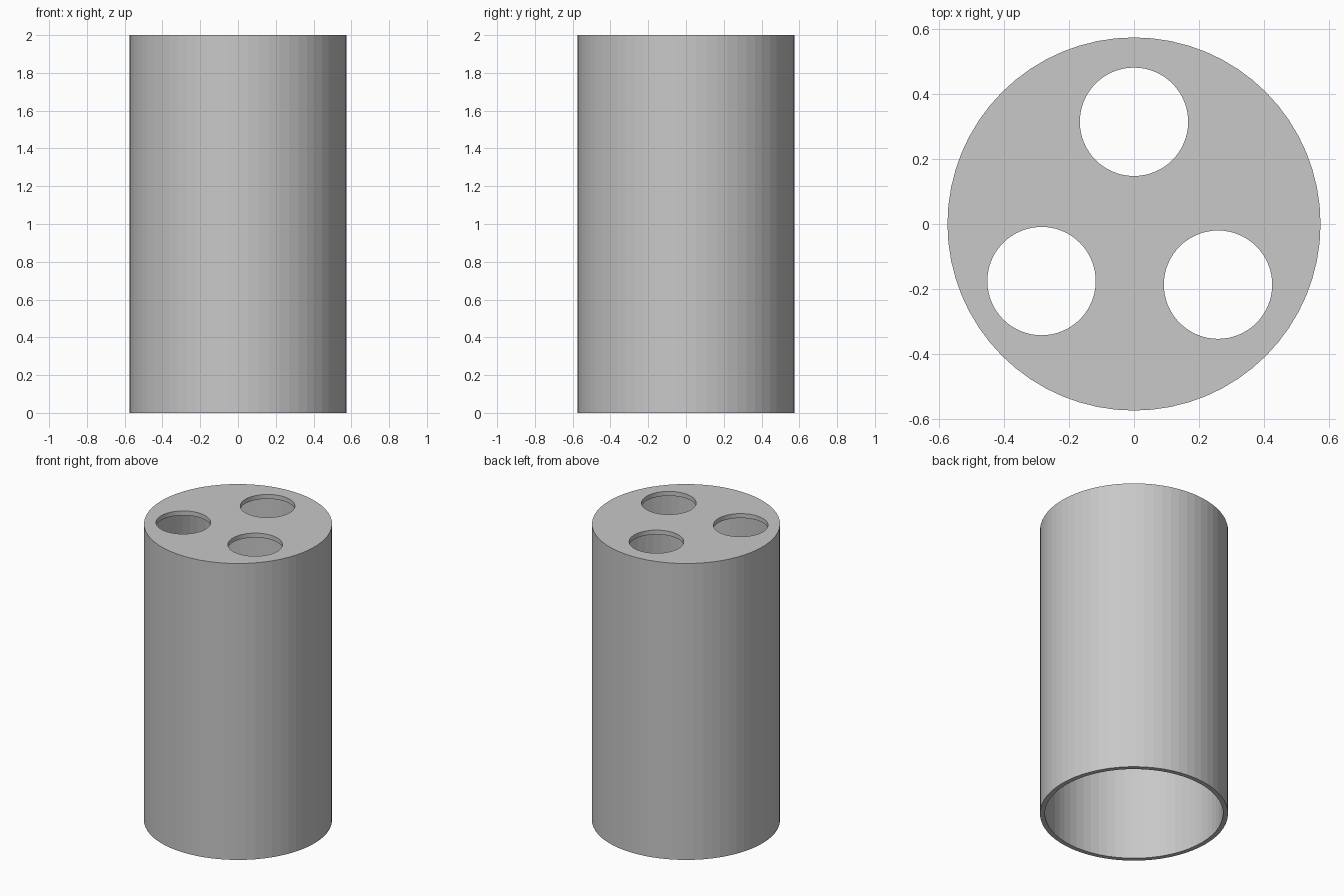
import bpy

RADIUS, HEIGHT = 0.575, 2.0
WALL, TOP_THICKNESS = 0.03, 0.03
HOLE_RADIUS = 0.167
HOLES = [(0, 0.315), (-0.285, -0.176), (0.259, -0.187)]

default = bpy.data.objects.get("Cube")
if default:
    bpy.data.objects.remove(default, do_unlink=True)

grey = bpy.data.materials.new("plain_grey")
grey.use_nodes = True
colour = (0.58, 0.58, 0.58, 1)
grey.diffuse_color = colour
grey.node_tree.nodes["Principled BSDF"].inputs["Base Color"].default_value = colour


def cylinder(name, radius, x, y, bottom, top):
    bpy.ops.mesh.primitive_cylinder_add(
        vertices=64, radius=radius, depth=top - bottom,
        location=(x, y, (bottom + top) / 2))
    obj = bpy.context.object
    obj.name = name
    obj.data.materials.append(grey)
    return obj


def cut(body, cutter):
    cutter.hide_render = True
    mod = body.modifiers.new("cut", 'BOOLEAN')
    mod.operation = 'DIFFERENCE'
    mod.solver = 'EXACT'
    mod.object = cutter
    bpy.context.view_layer.objects.active = body
    bpy.ops.object.modifier_apply(modifier=mod.name)
    bpy.data.objects.remove(cutter, do_unlink=True)


# Outer shell, closed at the top
holder = cylinder("holder_body", RADIUS, 0, 0, 0, HEIGHT)

# Hollow inside, open at the bottom
cut(holder, cylinder("cavity_cutter", RADIUS - WALL, 0, 0, -0.2, HEIGHT - TOP_THICKNESS))

# Three round holes through the top plate
for x, y in HOLES:
    cut(holder, cylinder("hole_cutter", HOLE_RADIUS, x, y, HEIGHT - 0.2, HEIGHT + 0.2))
